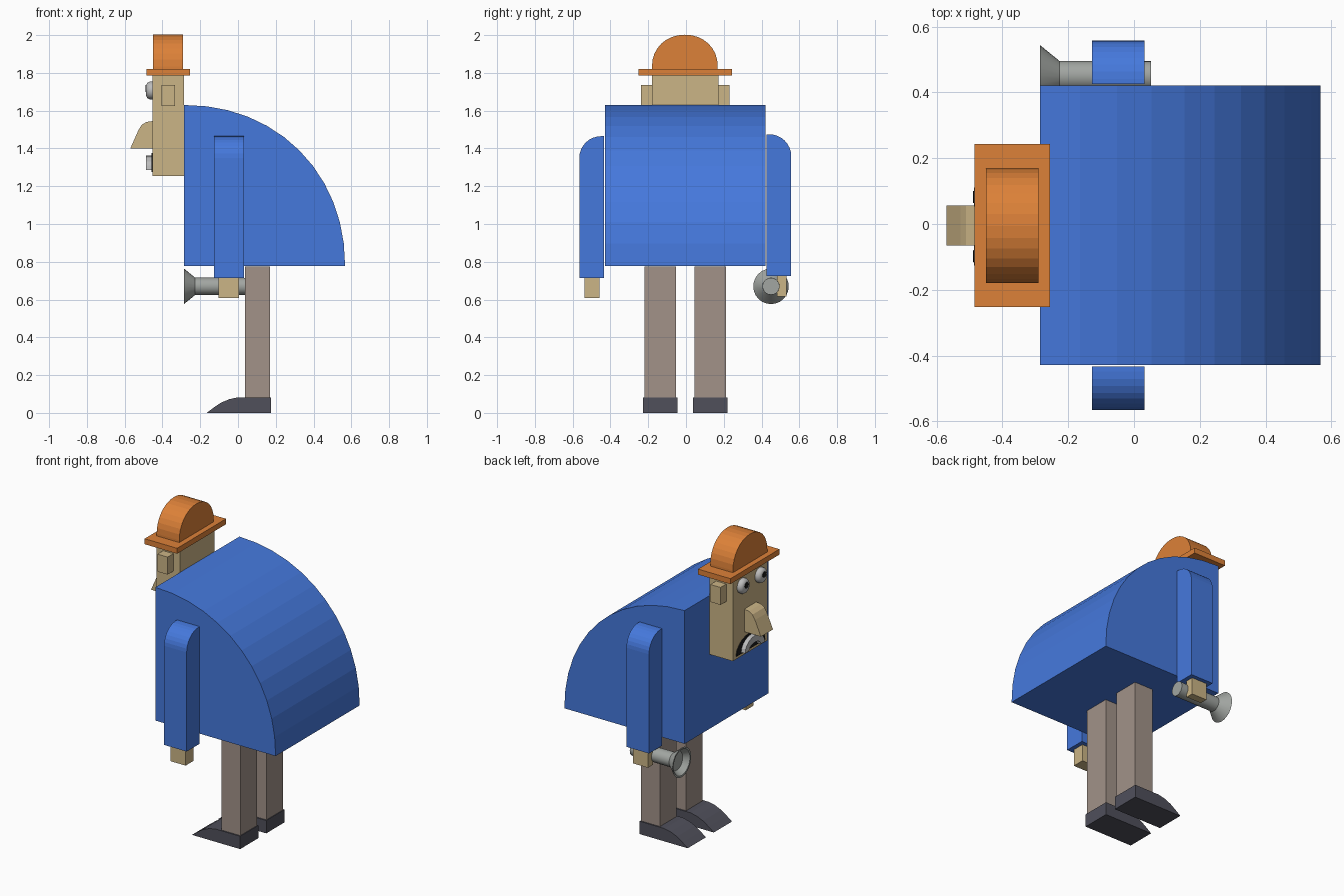
import bpy, bmesh, math

if "Cube" in bpy.data.objects:
    bpy.data.objects.remove(bpy.data.objects["Cube"])

CY = -0.004  # mid-plane of the figure


def material(name, rgb):
    m = bpy.data.materials.new(name)
    m.diffuse_color = (*rgb, 1)
    m.use_nodes = True
    m.node_tree.nodes["Principled BSDF"].inputs["Base Color"].default_value = m.diffuse_color
    return m


BLUE = material("blue_cloth", (0.06, 0.19, 0.72))
ORANGE = material("orange_felt", (0.72, 0.22, 0.04))
SKIN = material("skin", (0.60, 0.46, 0.24))
TROUSER = material("trouser_cloth", (0.36, 0.29, 0.25))
SHOE = material("shoe_leather", (0.08, 0.08, 0.105))
METAL = material("metal", (0.36, 0.38, 0.36))
WHITE = material("eye_grey", (0.5, 0.5, 0.5))
BLACK = material("black", (0.01, 0.01, 0.01))


def finish(name, bm, mat):
    bmesh.ops.recalc_face_normals(bm, faces=bm.faces)
    me = bpy.data.meshes.new(name)
    bm.to_mesh(me)
    bm.free()
    ob = bpy.data.objects.new(name, me)
    bpy.context.collection.objects.link(ob)
    me.materials.append(mat)
    return ob


def extrude(name, pts, axis, lo, hi, mat):
    """Extrude a profile: (x, z) points along y, or (y, z) points along x."""
    bm = bmesh.new()

    def ring(t):
        return [bm.verts.new((p, t, q) if axis == "y" else (t, p, q)) for p, q in pts]
    a, b = ring(lo), ring(hi)
    n = len(pts)
    bm.faces.new(a)
    bm.faces.new(b[::-1])
    for i in range(n):
        bm.faces.new((a[i], a[(i + 1) % n], b[(i + 1) % n], b[i]))
    return finish(name, bm, mat)


def box(name, x, y, z, mat):
    pts = [(x[0], z[0]), (x[1], z[0]), (x[1], z[1]), (x[0], z[1])]
    return extrude(name, pts, "y", y[0], y[1], mat)


def lathe(name, profile, cy, cz, mat, n=24):
    """Spin (x, radius) points round an x-axis line and cap both ends."""
    bm = bmesh.new()
    rings = [[bm.verts.new((x, cy + r * math.cos(2 * math.pi * k / n),
                            cz + r * math.sin(2 * math.pi * k / n)))
              for k in range(n)] for x, r in profile]
    for a, b in zip(rings, rings[1:]):
        for k in range(n):
            bm.faces.new((a[k], a[(k + 1) % n], b[(k + 1) % n], b[k]))
    bm.faces.new(rings[0])
    bm.faces.new(rings[-1][::-1])
    ob = finish(name, bm, mat)
    bpy.context.view_layer.objects.active = ob
    ob.select_set(True)
    bpy.ops.object.shade_smooth_by_angle(angle=math.radians(35))
    ob.select_set(False)
    return ob


def arc(cx, cz, rx, rz, a0, a1, n, power=1.0):
    out = []
    for i in range(n + 1):
        a = math.radians(a0 + (a1 - a0) * i / n)
        c, s = math.cos(a), math.sin(a)
        out.append((cx + rx * math.copysign(abs(c) ** power, c),
                    cz + rz * math.copysign(abs(s) ** power, s)))
    return out


# Hunched coat with a quarter-round back
extrude("torso", [(-0.285, 0.777)] + arc(-0.285, 0.777, 0.852, 0.853, 0, 90, 12, 0.96),
        "y", CY - 0.425, CY + 0.425, BLUE)

# Head and hat
box("head", (-0.452, -0.285), (CY - 0.175, CY + 0.175), (1.255, 1.79), SKIN)
box("hat_brim", (-0.485, -0.255), (-0.252, 0.243), (1.785, 1.82), ORANGE)
extrude("hat_crown", [(-0.18, 1.82)] + arc(-0.006, 1.835, 0.174, 0.167, 180, 0, 16, 0.96) + [(0.168, 1.82)],
        "x", -0.45, -0.29, ORANGE)

# Nose
extrude("nose", [(-0.45, 1.40), (-0.57, 1.40), (-0.528, 1.495), (-0.51, 1.525),
                 (-0.485, 1.54), (-0.45, 1.545)], "y", -0.066, 0.056, SKIN)

# Down-turned mouth with teeth
extrude("mouth", arc(CY, 1.275, 0.145, 0.10, 0, 180, 10), "x", -0.458, -0.445, BLACK)
extrude("teeth", arc(CY, 1.285, 0.10, 0.078, 0, 180, 10) + arc(CY, 1.285, 0.06, 0.035, 180, 0, 10),
        "x", -0.486, -0.45, WHITE)

# Paired parts
for side, s in (("left", 1), ("right", -1)):
    def span(a, b):
        return tuple(sorted((CY + s * a, CY + s * b)))

    box(side + "_ear", (-0.405, -0.333), span(0.17, 0.233), (1.625, 1.737), SKIN)

    # Eye and pupil
    ey = CY - 0.004 + s * 0.09
    lathe(side + "_eye", [(-0.445, 0.047), (-0.468, 0.047), (-0.48, 0.04), (-0.486, 0.028)],
          ey, 1.707, WHITE)
    lathe(side + "_pupil", [(-0.47, 0.02), (-0.49, 0.018)], ey, 1.717, BLACK, 16)

    # Sleeve with rounded shoulder, and hand
    dz = 0.01 if s > 0 else 0.0
    pts = [(0.429, 0.715), (0.561, 0.715)] + arc(0.444, 1.35, 0.117, 0.115, 0, 90, 8) + [(0.429, 1.465)]
    extrude(side + "_sleeve", [(CY + s * y, z + dz) for y, z in pts], "x", -0.128, 0.032, BLUE)
    hand = span(0.455, 0.533) if s < 0 else span(0.485, 0.535)
    box(side + "_hand", (-0.102, 0.005), hand, (0.607 + dz, 0.72 + dz), SKIN)

    # Leg and shoe
    box(side + "_leg", (0.036, 0.17), span(0.048, 0.216), (0.075, 0.775), TROUSER)
    extrude(side + "_shoe", [(-0.166, 0), (0.175, 0), (0.175, 0.082), (0.0, 0.082),
                             (-0.045, 0.073), (-0.09, 0.054), (-0.13, 0.027)],
            "y", *span(0.04, 0.224), SHOE)

# Hand lamp with a hollow flared front
lathe("hand_lamp", [(-0.25, 0.06), (-0.285, 0.083), (-0.286, 0.094), (-0.227, 0.046), (0.052, 0.045)],
      0.45, 0.67, METAL)
